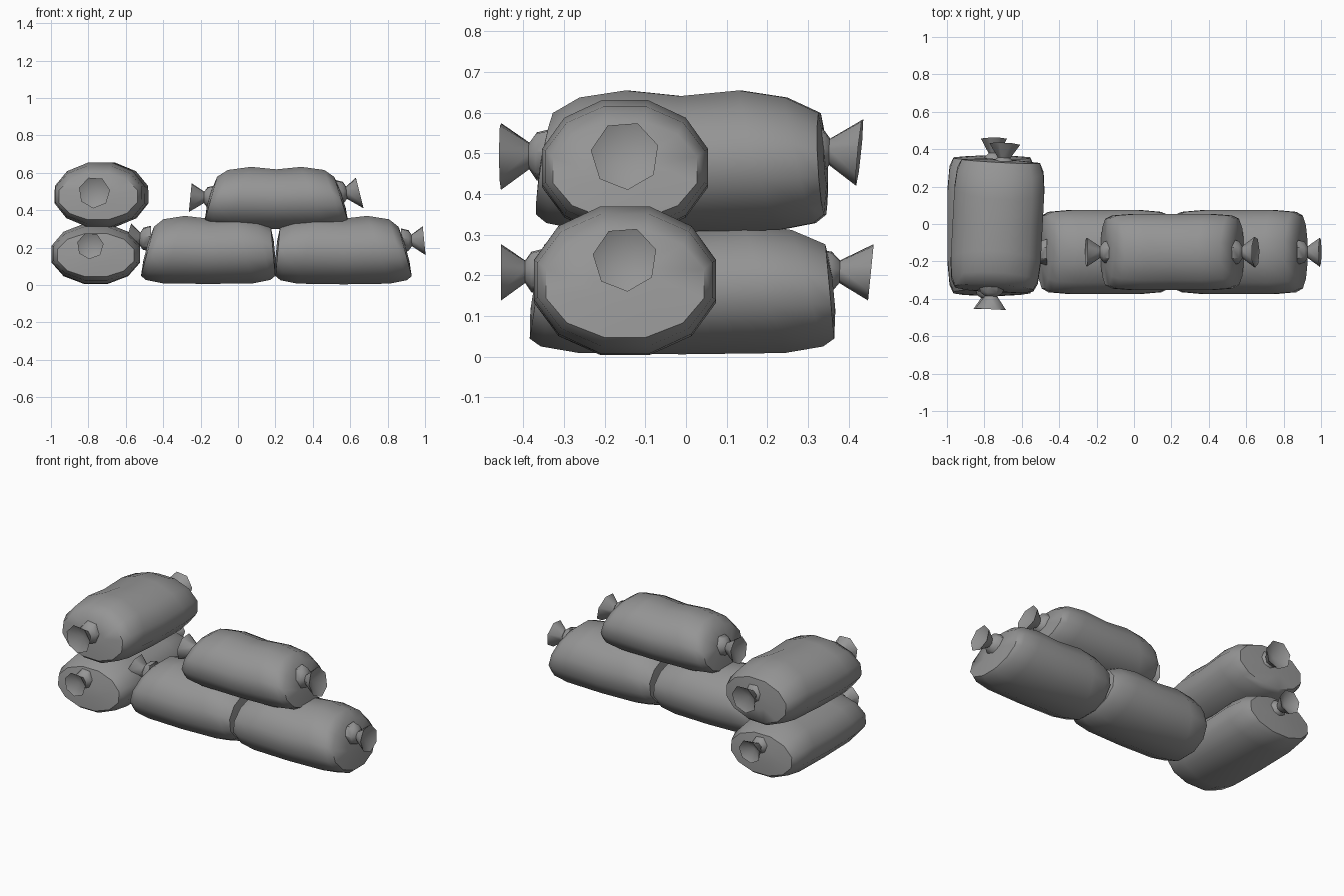
import bpy, bmesh
from math import sin, cos, pi, radians
from mathutils import Matrix, Vector

cube = bpy.data.objects.get("Cube")
if cube:
    bpy.data.objects.remove(cube, do_unlink=True)

cloth = bpy.data.materials.new("grey_sackcloth")
cloth.use_nodes = True
GREY = (0.3, 0.3, 0.3, 1)
cloth.diffuse_color = GREY
cloth.node_tree.nodes["Principled BSDF"].inputs["Base Color"].default_value = GREY

SIDES = 12


def bridge(bm, a, b):
    n = len(a)
    for i in range(n):
        j = (i + 1) % n
        bm.faces.new((a[i], a[j], b[j], b[i]))


def finish(bm, name, matrix):
    bmesh.ops.recalc_face_normals(bm, faces=bm.faces)
    mesh = bpy.data.meshes.new(name)
    bm.to_mesh(mesh)
    bm.free()
    mesh.transform(matrix)
    mesh.materials.append(cloth)
    obj = bpy.data.objects.new(name, mesh)
    bpy.context.collection.objects.link(obj)
    bpy.ops.object.select_all(action='DESELECT')
    obj.select_set(True)
    bpy.context.view_layer.objects.active = obj
    bpy.ops.object.shade_smooth_by_angle(angle=radians(48))


def tie(name, base, direction, length, radius, tilt, matrix):
    """Pinched neck flaring to a hollow mouth."""
    bm = bmesh.new()
    rings = []
    # distance along the tie, radius share
    for d, r in ((-0.3, 0.85), (0.12, 0.72), (0.3, 0.4), (1.0, 1.0)):
        ring = []
        for i in range(7):
            a = 2 * pi * i / 7 + 0.3
            y, z = radius * r * cos(a), radius * r * sin(a)
            lean = tilt * z * max(d, 0)
            ring.append(bm.verts.new(base + Vector((direction * (d * length - lean), y, z))))
        rings.append(ring)
    for a, b in zip(rings, rings[1:]):
        bridge(bm, a, b)
    heart = bm.verts.new(base + Vector((direction * length * 0.55, 0, 0)))
    mouth = rings[-1]
    for i in range(7):
        bm.faces.new((mouth[i], mouth[(i + 1) % 7], heart))
    finish(bm, name, matrix)


def sack(name, centre, yaw, half_len, half_wid, low, high, leans, ties):
    """Stuffed bag along local x; leans set how far each top end slopes in."""
    matrix = Matrix.Translation((centre[0], centre[1], 0)) @ Matrix.Rotation(radians(yaw), 4, 'Z')
    height = high - low
    bm = bmesh.new()
    # reach at bottom, reach at top, width, bottom height, top height
    half = ((1.0, 1.0, 0.87, 0.12, 0.84),
            (0.93, 0.74, 0.96, 0.06, 0.95),
            (0.68, 0.42, 1.0, 0.01, 1.0))
    sections = [(-1, s) for s in half] + [(0, (0, 0, 1.0, 0, 0.96))] + [(1, s) for s in reversed(half)]
    rings = []
    for side, (bottom, top, wid, zb, zt) in sections:
        lean = leans[0] if side < 0 else leans[1]
        ring = []
        for i in range(SIDES):
            a = 2 * pi * (i + 0.5) / SIDES
            up = (sin(a) + 1) / 2
            reach = bottom + (top - lean - bottom) * up if bottom == 1 else bottom + (top - lean * 0.4 - bottom) * up
            y = half_wid * wid * cos(a) * 1.03
            z = low + height * (zb + (zt - zb) * (0.5 + sin(a) * 0.5 * 1.035))
            ring.append(bm.verts.new((side * half_len * reach, y, z)))
        rings.append(ring)
    for a, b in zip(rings, rings[1:]):
        bridge(bm, a, b)
    # gathered end faces
    for side, ring in ((0, rings[0]), (1, rings[-1])):
        mid = sum((v.co for v in ring), Vector()) / SIDES
        push = half_len * 0.025 * (1 if side else -1)
        inner = [bm.verts.new(mid + (v.co - mid) * 0.4 + Vector((push, 0, 0))) for v in ring]
        bridge(bm, ring, inner)
        bm.faces.new(inner)
    finish(bm, name, matrix)
    for label, x, y, z, length, radius, tilt in ties:
        tie(name + "_" + label, Vector((x, y, z)), 1 if x > 0 else -1, length, radius, tilt, matrix)


# Row of sacks lying across
sack("lower_right_sack", (-0.16, -0.15), 0, 0.36, 0.225, 0.006, 0.37, (0.2, 0.07),
     [("tie", -0.335, 0, 0.25, 0.1, 0.085, 0.3)])
sack("lower_left_sack", (0.565, -0.15), 0, 0.365, 0.225, 0.004, 0.37, (0.07, 0.2),
     [("tie", 0.335, 0, 0.24, 0.095, 0.08, 0.1)])
sack("top_sack", (0.205, -0.15), 0, 0.385, 0.205, 0.3, 0.632, (0.18, 0.2),
     [("right_tie", -0.355, 0, 0.47, 0.105, 0.08, 0.1),
      ("left_tie", 0.345, 0, 0.495, 0.1, 0.085, 0.25)])

# Pair of sacks stacked front to back
sack("side_lower_sack", (-0.76, -0.01), 90, 0.375, 0.237, 0.006, 0.328, (0.1, 0.06),
     [("front_tie", -0.36, 0.03, 0.21, 0.085, 0.072, 0),
      ("back_tie", 0.355, -0.01, 0.21, 0.11, 0.072, -0.1)])
sack("side_upper_sack", (-0.73, -0.012), 87, 0.355, 0.242, 0.308, 0.655, (0.12, 0.04),
     [("front_tie", -0.345, 0.015, 0.495, 0.1, 0.085, 0),
      ("back_tie", 0.335, -0.015, 0.505, 0.105, 0.085, -0.1)])
